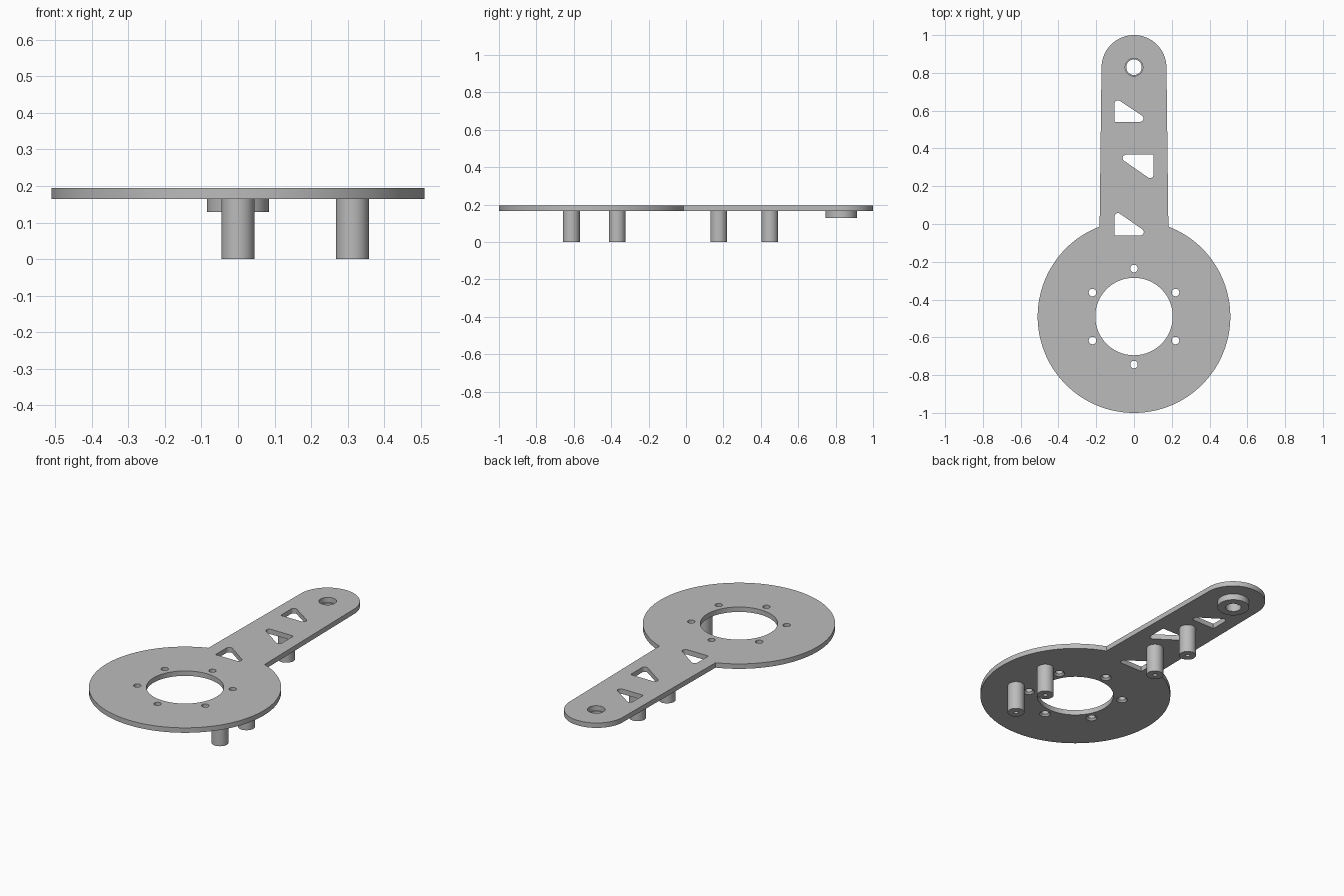
import bpy, bmesh, math
from mathutils import Vector

if "Cube" in bpy.data.objects:
    bpy.data.objects.remove(bpy.data.objects["Cube"])

TOP, BOTTOM = 0.194, 0.165
HUB_Y, HUB_R = -0.49, 0.51
TIP_Y, TIP_R = 0.828, 0.172

grey = bpy.data.materials.new("grey metal")
grey.diffuse_color = (0.5, 0.5, 0.5, 1)
grey.use_nodes = True
grey.node_tree.nodes["Principled BSDF"].inputs["Base Color"].default_value = grey.diffuse_color


def finish(name, bm):
    bmesh.ops.recalc_face_normals(bm, faces=bm.faces)
    mesh = bpy.data.meshes.new(name)
    bm.to_mesh(mesh)
    bm.free()
    mesh.materials.append(grey)
    ob = bpy.data.objects.new(name, mesh)
    bpy.context.collection.objects.link(ob)
    return ob


def smooth(ob):
    bpy.ops.object.select_all(action='DESELECT')
    ob.select_set(True)
    bpy.context.view_layer.objects.active = ob
    bpy.ops.object.shade_smooth_by_angle(angle=math.radians(30))


def arc(x, y, r, a0, a1, n):
    return [(x + r * math.cos(a0 + (a1 - a0) * i / n),
             y + r * math.sin(a0 + (a1 - a0) * i / n)) for i in range(n + 1)]


def prism(bm, points, z0, z1):
    face = bm.faces.new([bm.verts.new((x, y, z0)) for x, y in points])
    ext = bmesh.ops.extrude_face_region(bm, geom=[face])
    verts = [v for v in ext["geom"] if isinstance(v, bmesh.types.BMVert)]
    bmesh.ops.translate(bm, verts=verts, vec=(0, 0, z1 - z0))


def cylinder(bm, x, y, z0, z1, r0, r1, n):
    """Closed cylinder or cone from z0 (radius r0) to z1 (radius r1)."""
    geo = bmesh.ops.create_cone(bm, cap_ends=True, segments=n, radius1=r0,
                                radius2=r1, depth=z1 - z0)
    bmesh.ops.translate(bm, verts=geo["verts"], vec=(x, y, (z0 + z1) / 2))


def rounded_triangle(circles):
    """Outline around three counter-clockwise corner circles (x, y, r)."""
    pts = []
    for i, (x, y, r) in enumerate(circles):
        here = Vector((x, y))
        d0 = here - Vector(circles[i - 1][:2])
        d1 = Vector(circles[(i + 1) % 3][:2]) - here
        a0 = math.atan2(d0.y, d0.x) - math.pi / 2
        a1 = math.atan2(d1.y, d1.x) - math.pi / 2
        pts += arc(x, y, r, a0, a0 + (a1 - a0) % (2 * math.pi), 8)
    return pts


def lathe(name, x, y, profile, n):
    """Solid of revolution from a closed (radius, z) profile."""
    bm = bmesh.new()
    rings = []
    for r, z in profile:
        if r == 0:
            rings.append([bm.verts.new((x, y, z))] * n)
        else:
            rings.append([bm.verts.new((x + r * math.cos(2 * math.pi * i / n),
                                        y + r * math.sin(2 * math.pi * i / n), z))
                          for i in range(n)])
    for k, a in enumerate(rings):
        b = rings[(k + 1) % len(rings)]
        for i in range(n):
            j = (i + 1) % n
            quad = list(dict.fromkeys((a[i], a[j], b[j], b[i])))
            if len(quad) > 2:
                bm.faces.new(quad)
    smooth(finish(name, bm))


# Plate outline: round hub running into a slightly tapered, round-ended arm
neck = math.acos(0.182 / HUB_R)
outline = arc(0, HUB_Y, HUB_R, math.pi - neck, 2 * math.pi + neck, 120)
outline += arc(0, TIP_Y, TIP_R, 0, math.pi, 48)
bm = bmesh.new()
prism(bm, outline, BOTTOM, TOP)
plate = finish("plate", bm)

# Cutters: centre bore, tip hole, three lightening windows, screw holes
bm = bmesh.new()
cylinder(bm, 0, HUB_Y, 0.1, 0.3, 0.205, 0.205, 96)
cylinder(bm, 0, TIP_Y + 0.002, 0.1, 0.3, 0.047, 0.047, 48)
for tri in (
    [(-0.099, 0.545, 0.004), (0.032, 0.559, 0.018), (-0.085, 0.637, 0.018)],
    [(0.099, 0.363, 0.004), (-0.042, 0.349, 0.018), (0.085, 0.261, 0.018)],
    [(-0.099, -0.057, 0.004), (0.034, -0.043, 0.018), (-0.085, 0.040, 0.018)],
):
    prism(bm, rounded_triangle(tri), 0.1, 0.3)
screws = [(0.254 * math.cos(a), HUB_Y + 0.254 * math.sin(a))
          for a in (math.radians(30 + 60 * k) for k in range(6))]
for x, y in screws:
    cylinder(bm, x, y, 0.1, 0.3, 0.02, 0.02, 24)
holes = finish("hole_cutter", bm)

# Countersinks on the underside of the screw holes
bm = bmesh.new()
for x, y in screws:
    cylinder(bm, x, y, BOTTOM - 0.004, BOTTOM + 0.013, 0.034, 0.017, 24)
sinks = finish("countersink_cutter", bm)

bpy.context.view_layer.objects.active = plate
for cutter in (holes, sinks):
    mod = plate.modifiers.new("cut", 'BOOLEAN')
    mod.operation = 'DIFFERENCE'
    mod.solver = 'EXACT'
    mod.object = cutter
    bpy.ops.object.modifier_apply(modifier=mod.name)
    bpy.data.objects.remove(cutter)
smooth(plate)

# Stand-off posts with a blind screw hole in the foot
for i, (x, y) in enumerate([(0.313, -0.613), (0.313, -0.368), (0, 0.175), (0, 0.448)]):
    lathe(f"post_{i + 1}", x, y,
          [(0, BOTTOM), (0.045, BOTTOM), (0.045, 0), (0.012, 0), (0.012, 0.1), (0, 0.1)], 40)

# Bearing boss under the arm tip
lathe("tip_boss", 0, TIP_Y + 0.002,
      [(0.041, BOTTOM), (0.085, BOTTOM), (0.085, 0.129), (0.041, 0.129)], 48)
